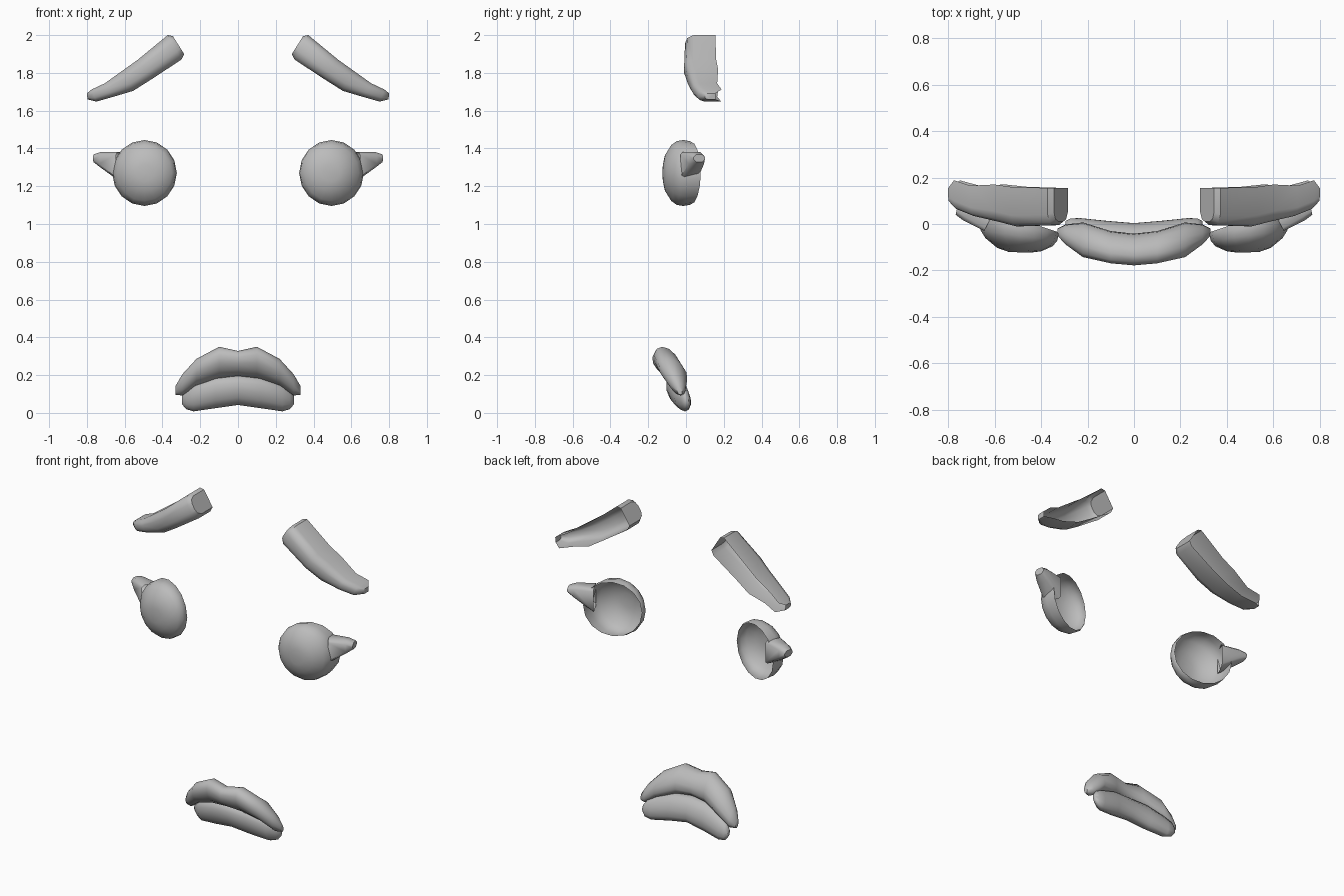
import bpy, bmesh, math
from mathutils import Vector

if "Cube" in bpy.data.objects:
    bpy.data.objects.remove(bpy.data.objects["Cube"])

grey = bpy.data.materials.new("grey")
grey.diffuse_color = (0.5, 0.5, 0.5, 1)
grey.use_nodes = True
grey.node_tree.nodes["Principled BSDF"].inputs["Base Color"].default_value = grey.diffuse_color


def loft(name, rings, closed=True, cap_start=True, cap_end=True, angle=40, mirror=True):
    """Skin a list of equal-length rings; optionally cap and mirror in x."""
    bm = bmesh.new()
    loops = [[bm.verts.new(p) for p in ring] for ring in rings]
    n = len(loops[0])
    for a, b in zip(loops, loops[1:]):
        for i in range(n if closed else n - 1):
            j = (i + 1) % n
            bm.faces.new((a[i], a[j], b[j], b[i]))
    if cap_start:
        bm.faces.new(loops[0])
    if cap_end:
        bm.faces.new(loops[-1])
    bmesh.ops.recalc_face_normals(bm, faces=bm.faces)
    # keep open shells facing outward
    mid = sum((v.co for v in bm.verts), Vector()) / len(bm.verts)
    if sum((f.calc_center_median() - mid).dot(f.normal) * f.calc_area() for f in bm.faces) < 0:
        bmesh.ops.reverse_faces(bm, faces=bm.faces)
    mesh = bpy.data.meshes.new(name)
    bm.to_mesh(mesh)
    bm.free()
    mesh.materials.append(grey)
    obj = bpy.data.objects.new(name, mesh)
    bpy.context.collection.objects.link(obj)
    bpy.ops.object.select_all(action='DESELECT')
    obj.select_set(True)
    bpy.context.view_layer.objects.active = obj
    bpy.ops.object.shade_smooth_by_angle(angle=math.radians(angle))
    if mirror:
        mod = obj.modifiers.new("mirror", 'MIRROR')
        mod.use_mirror_merge = False
    return obj


# Brows: open-backed troughs; bottom x, z, top x, z, front y, back y
brow = [
    (.285, 1.90, .345, 1.995, .010, .155),
    (.300, 1.87, .372, 2.000, -.005, .155),
    (.460, 1.765, .530, 1.870, -.010, .160),
    (.555, 1.705, .600, 1.820, .010, .170),
    (.665, 1.672, .705, 1.745, .035, .165),
    (.750, 1.648, .775, 1.712, .065, .188),
    (.797, 1.660, .800, 1.692, .100, .155),
]
section = [(0, None), (0, .045), (.12, .012), (.33, 0), (.67, 0), (.88, .012), (1, .045), (1, None)]
rings = []
for bx, bz, tx, tz, yf, yb in brow:
    rings.append([(bx + (tx - bx) * t, yb if d is None else yf + d * (yb - yf) / .16,
                   bz + (tz - bz) * t) for t, d in section])
loft("brows", rings, closed=False, angle=45)

# Eyes: hollow domes open at the back; radius, centre y, sideways slant
dome = [(.165, .022, .34), (.171, -.015, .15), (.165, -.05, .13), (.145, -.078, .12),
        (.095, -.110, .08), (.045, -.122, .04)]
rings = []
for r, y, slant in dome:
    ring = []
    for i in range(16):
        a = math.tau * i / 16
        dx = r * math.cos(a)
        ring.append((.495 + dx, y + slant * dx, 1.27 + 1.02 * r * math.sin(a)))
    rings.append(ring)
loft("eyes", rings, cap_start=False, angle=60)

# Lashes: tapered tubes, open where they enter the eye
def rounded_rect(x, slant, y0, y1, z0, z1, c):
    yz = [(y0 + c, z0), (y1 - c, z0), (y1, z0 + c), (y1, z1 - c),
          (y1 - c, z1), (y0 + c, z1), (y0, z1 - c), (y0, z0 + c)]
    return [(x + slant * (y - y0), y, z) for y, z in yz]


loft("lashes", [rounded_rect(.645, -.5, -.03, .065, 1.235, 1.38, .012),
                rounded_rect(.735, -.3, .015, .095, 1.300, 1.38, .018),
                rounded_rect(.768, -.2, .040, .100, 1.328, 1.368, .014)],
     cap_start=False, angle=50)


# Lips: closed tubes; x, centre y, centre z, half depth, half height
def lip(name, half, lean):
    path = [(-x, *rest) for x, *rest in reversed(half[1:])] + half
    rings = []
    for x, y, z, hy, hz in path:
        ring = []
        for i in range(12):
            a = math.tau * i / 12
            ring.append((x, y + hy * math.cos(a) - lean * hy * math.sin(a), z + hz * math.sin(a)))
        rings.append(ring)
    loft(name, rings, angle=55, mirror=False)


lip("upper_lip", [(0, -.110, .262, .064, .066), (.10, -.100, .267, .065, .083),
                  (.22, -.068, .215, .070, .071), (.295, -.045, .148, .040, .056),
                  (.330, -.035, .120, .014, .024)], .4)
lip("lower_lip", [(0, -.050, .120, .053, .078), (.12, -.040, .108, .053, .083),
                  (.235, -.018, .078, .043, .070), (.275, -.003, .070, .026, .050),
                  (.296, 0, .068, .012, .022)], .3)
